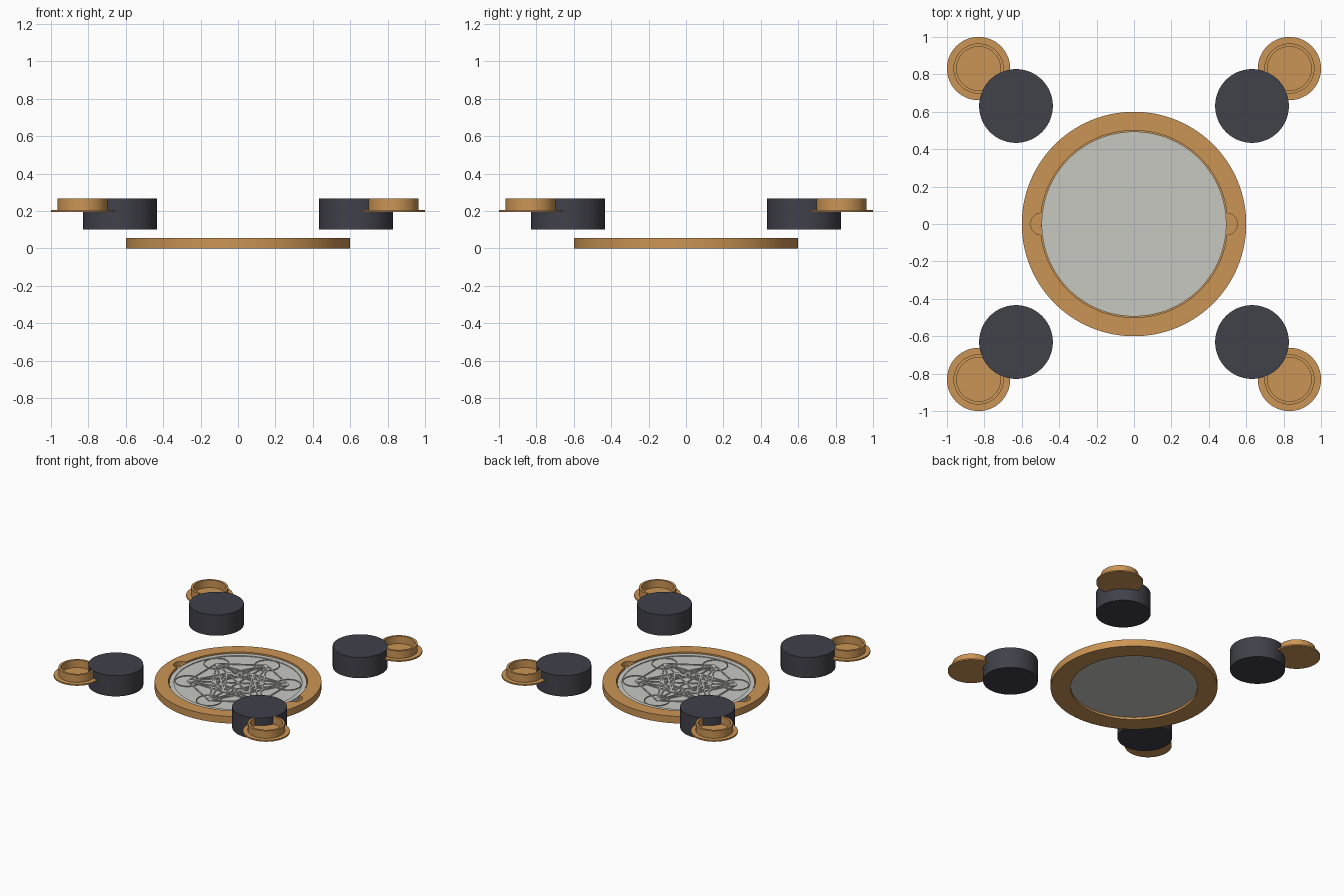
import bpy, bmesh, math
from mathutils import Vector

cube = bpy.data.objects.get("Cube")
if cube:
    bpy.data.objects.remove(cube, do_unlink=True)


def material(name, rgb):
    m = bpy.data.materials.new(name)
    m.use_nodes = True
    m.diffuse_color = (*rgb, 1)
    m.node_tree.nodes["Principled BSDF"].inputs["Base Color"].default_value = (*rgb, 1)
    return m


WOOD = material("warm_tan", (0.60, 0.30, 0.09))
SILVER = material("pale_grey", (0.58, 0.58, 0.54))
DARK = material("charcoal", (0.052, 0.052, 0.068))


def finish(name, bm, mat, smooth=True):
    bmesh.ops.recalc_face_normals(bm, faces=bm.faces[:])
    mesh = bpy.data.meshes.new(name)
    bm.to_mesh(mesh)
    bm.free()
    mesh.materials.append(mat)
    ob = bpy.data.objects.new(name, mesh)
    bpy.context.collection.objects.link(ob)
    if smooth:
        bpy.ops.object.select_all(action="DESELECT")
        ob.select_set(True)
        bpy.context.view_layer.objects.active = ob
        bpy.ops.object.shade_smooth_by_angle(angle=math.radians(30))
    return ob


def spin_into(bm, profile, closed, centre=(0, 0), steps=96):
    """Turn an (r, z) profile about a vertical axis through centre."""
    verts = [bm.verts.new((centre[0] + r, centre[1], z)) for r, z in profile]
    pairs = list(zip(verts, verts[1:]))
    if closed:
        pairs.append((verts[-1], verts[0]))
    edges = [bm.edges.new(p) for p in pairs]
    geom = bmesh.ops.spin(bm, geom=verts + edges, cent=(*centre, 0), axis=(0, 0, 1),
                          angle=math.tau, steps=steps, use_merge=True)
    bmesh.ops.remove_doubles(bm, verts=bm.verts[:], dist=1e-5)


def lathe(name, profile, mat, closed=False, centre=(0, 0), steps=96):
    bm = bmesh.new()
    spin_into(bm, profile, closed, centre, steps)
    return finish(name, bm, mat)


# Round frame with an inner ledge that carries the disc
LEDGE, TOP = 0.018, 0.056
frame = lathe("round_frame", [(0.6, 0), (0.6, TOP), (0.5, TOP), (0.5, LEDGE),
                              (0.457, LEDGE), (0.457, 0)], WOOD, closed=True, steps=128)

# Finger notches cut into the frame on both sides
bm = bmesh.new()
for x in (-0.495, 0.495):
    spin_into(bm, [(0, LEDGE), (0.058, LEDGE), (0.058, 0.1), (0, 0.1)], False, (x, 0), 48)
cutter = finish("notch_cutter", bm, WOOD, smooth=False)
cutter.hide_render = True
cutter.hide_set(True)
cut = frame.modifiers.new("notches", "BOOLEAN")
cut.operation, cut.solver, cut.object = "DIFFERENCE", "EXACT", cutter
bpy.context.view_layer.update()
bpy.context.view_layer.objects.active = frame
bpy.ops.object.modifier_apply(modifier=cut.name)
bpy.data.objects.remove(cutter, do_unlink=True)

# Silver disc with a raised rim
FIELD, RELIEF = 0.041, 0.047
lathe("silver_disc", [(0, LEDGE), (0.494, LEDGE), (0.494, RELIEF), (0.46, RELIEF),
                      (0.46, FIELD), (0, FIELD)], SILVER, steps=128)

# Relief pattern: a ring round each outer point, bars joining every pair of points
R, HALF = 0.364, 0.005
angles = [math.radians(90 + 60 * k) for k in range(6)]
outer = [Vector((R * math.cos(a), R * math.sin(a), 0)) for a in angles]
inner = [p / 2 for p in outer]

bm = bmesh.new()
for p in outer:
    spin_into(bm, [(R / 4 - HALF / 2, FIELD), (R / 4 - HALF / 2, RELIEF),
                   (R / 4 + HALF / 2, RELIEF), (R / 4 + HALF / 2, FIELD)], False, p.xy, 48)
finish("relief_rings", bm, SILVER)

bm = bmesh.new()
points = outer + inner
for i, a in enumerate(points):
    for b in points[i + 1:]:
        along = (b - a).normalized()
        side = Vector((-along.y, along.x, 0)) * HALF
        low = [bm.verts.new(p + Vector((0, 0, FIELD)))
               for p in (a - side, b - side, b + side, a + side)]
        face = bm.faces.new(low)
        lift = bmesh.ops.extrude_face_region(bm, geom=[face])["geom"]
        bmesh.ops.translate(bm, vec=(0, 0, RELIEF - FIELD),
                            verts=[v for v in lift if isinstance(v, bmesh.types.BMVert)])
finish("relief_bars", bm, SILVER, smooth=False)

# Four corner sets: a dark puck and a flanged cap
for fy, sy in (("front", -1), ("back", 1)):
    for fx, sx in (("left", 1), ("right", -1)):
        tag = f"{fy}_{fx}"
        lathe(f"puck_{tag}", [(0, 0.101), (0.197, 0.101), (0.197, 0.266), (0, 0.266)],
              DARK, centre=(0.631 * sx, 0.631 * sy))
        lathe(f"cap_{tag}", [(0, 0.195), (0.169, 0.195), (0.169, 0.206), (0.134, 0.206),
                             (0.134, 0.2655), (0.117, 0.2655), (0.117, 0.206), (0, 0.206)],
              WOOD, centre=(0.831 * sx, 0.831 * sy))
